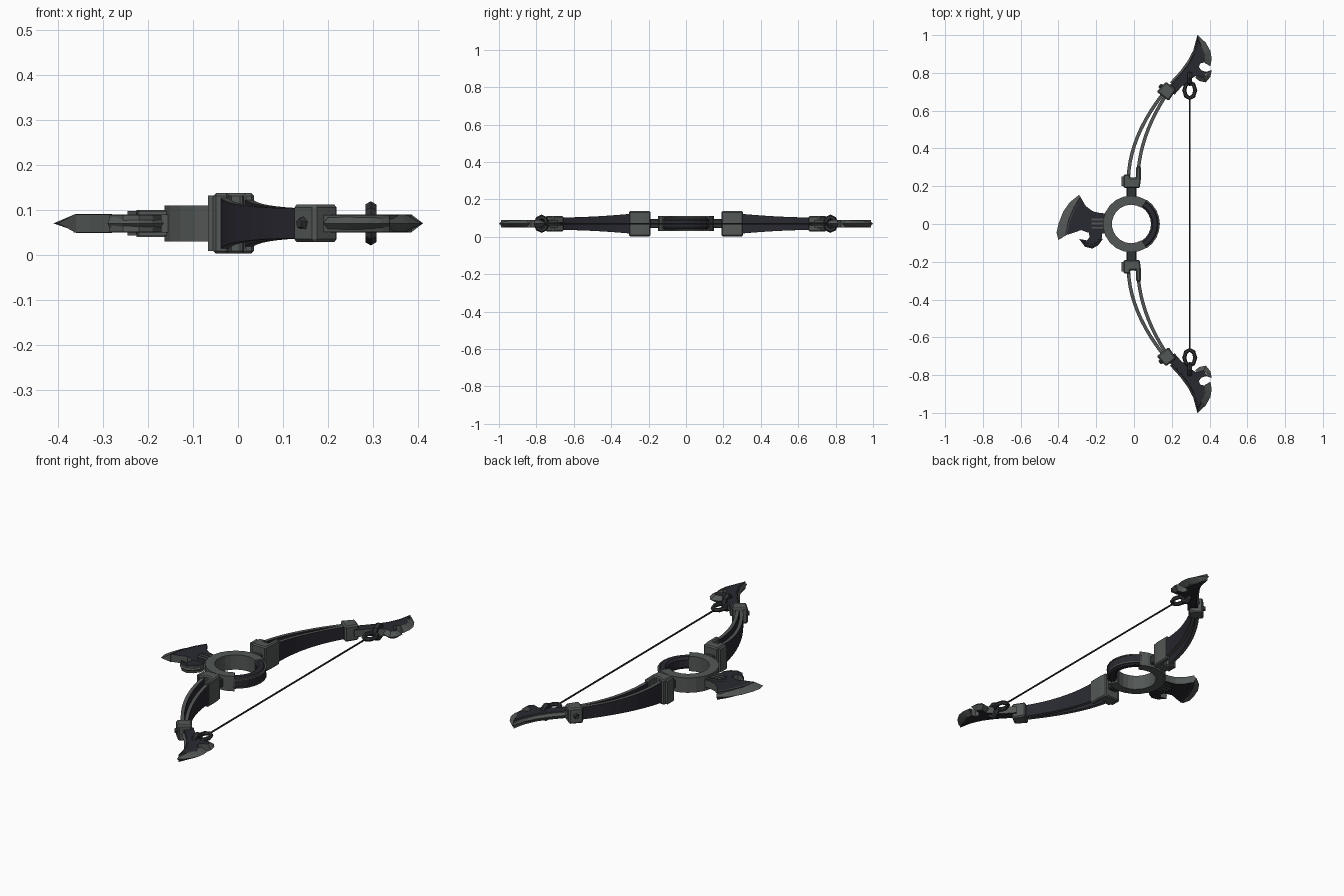
import bpy, bmesh, math
from mathutils import Vector, Matrix

if "Cube" in bpy.data.objects:
    bpy.data.objects.remove(bpy.data.objects["Cube"])

ZC = 0.07  # mid plane of the bow


def material(name, rgb):
    m = bpy.data.materials.new(name)
    m.diffuse_color = (*rgb, 1)
    m.use_nodes = True
    m.node_tree.nodes["Principled BSDF"].inputs["Base Color"].default_value = m.diffuse_color
    return m


GREY = material("grey metal", (0.085, 0.095, 0.09))
DARK = material("dark leather", (0.022, 0.022, 0.031))
IRON = material("dark iron", (0.03, 0.033, 0.036))


def finish(name, bm, mats, rule=None, side=1):
    """Mirror to the given y side, colour faces by rule and link the object."""
    for v in bm.verts:
        v.co.y *= side
    bmesh.ops.recalc_face_normals(bm, faces=bm.faces)
    for f in bm.faces:
        f.normal_update()
        f.material_index = rule(f) if rule else 0
    me = bpy.data.meshes.new(name)
    bm.to_mesh(me)
    bm.free()
    for m in mats:
        me.materials.append(m)
    ob = bpy.data.objects.new(name, me)
    bpy.context.collection.objects.link(ob)
    return ob


def cap(f):
    return 1 if abs(f.normal.z) > 0.9 else 0


def loft(rings, closed=False):
    """Skin a list of equal-length point rings."""
    bm = bmesh.new()
    vs = [[bm.verts.new(p) for p in r] for r in rings]
    n, k = len(vs), len(vs[0])
    for i in range(n if closed else n - 1):
        a, b = vs[i], vs[(i + 1) % n]
        for j in range(k):
            bm.faces.new((a[j], a[(j + 1) % k], b[(j + 1) % k], b[j]))
    if not closed:
        bm.faces.new(vs[0])
        bm.faces.new(vs[-1])
    return bm


def prism(name, pts, half, mats, rule=None, side=1, chamfer=0):
    bm = loft([[(x, y, ZC + z) for x, y in pts] for z in (-half, half)])
    if chamfer:
        bmesh.ops.recalc_face_normals(bm, faces=bm.faces)
        bmesh.ops.bevel(bm, geom=bm.edges[:], offset=chamfer, segments=1, affect='EDGES')
    return finish(name, bm, mats, rule, side)


def box(name, x0, x1, y0, y1, half, mats, rule=None, side=1, chamfer=0):
    return prism(name, [(x0, y0), (x1, y0), (x1, y1), (x0, y1)], half, mats, rule, side, chamfer)


def cutting_edge(name, outer, inner, half, side=1):
    """Wedge strip: thick along the inner line, sharp along the outer line."""
    rings = [[(*o, ZC), (*i, ZC + half), (*i, ZC - half)] for o, i in zip(outer, inner)]
    return finish(name, loft(rings), [GREY], None, side)


def sector(name, profile, a0, a1, n, mats, rule=None):
    rings = []
    for i in range(n + 1):
        a = math.radians(a0 + (a1 - a0) * i / n)
        rings.append([(-0.015 + r * math.cos(a), r * math.sin(a), ZC + z) for r, z in profile])
    return finish(name, loft(rings), mats, rule)


def limb_plate(name, p0, p1, p2, side):
    """Thin curved plate, tall at the root and narrow toward the tip."""
    p0, p1, p2 = Vector(p0), Vector(p1), Vector(p2)
    rings = []
    for i in range(11):
        t = i / 10
        c = p0 * (1 - t) ** 2 + p1 * 2 * t * (1 - t) + p2 * t * t
        d = ((p1 - p0) * (1 - t) + (p2 - p1) * t).normalized()
        n = Vector((d.y, -d.x)) * 0.009
        h = 0.033 + 0.025 * (1 - t) ** 1.8
        a, b = c + n, c - n
        rings.append([(a.x, a.y, ZC - h), (b.x, b.y, ZC - h), (b.x, b.y, ZC + h), (a.x, a.y, ZC + h)])
    finish(name, loft(rings), [DARK, GREY], lambda f: 1 if abs(f.normal.z) > 0.6 else 0, side)


def link(name, y, half_w, half_l, tube, upright, side):
    """Eight-sided chain link, lying flat or standing upright."""
    rings = []
    for i in range(8):
        a = math.pi / 4 * i
        ring = []
        for j in range(6):
            b = math.pi / 3 * j
            u = (half_w - tube + tube * math.cos(b)) * math.cos(a)
            v = (half_l - tube + tube * math.cos(b)) * math.sin(a)
            w = tube * math.sin(b)
            ring.append((0.295 + w, y + v, ZC + u) if upright else (0.295 + u, y + v, ZC + w))
        rings.append(ring)
    finish(name, loft(rings, True), [IRON], None, side)


# central ring and grip
sector("ring", [(0.102, -0.04), (0.15, -0.04), (0.15, 0.04), (0.102, 0.04)], 57, 303, 15, [GREY])
sector("grip", [(0.105, -0.02), (0.115, -0.032), (0.138, -0.032), (0.15, -0.018),
                (0.15, 0.018), (0.138, 0.032), (0.115, 0.032), (0.105, 0.02)], -60, 60, 8, [DARK])
for z in (-0.022, 0.022):
    sector("grip_band", [(0.14, z - 0.003), (0.152, z - 0.003), (0.152, z + 0.003),
                         (0.14, z + 0.003)], -57, 57, 8, [GREY])

# axe head behind the ring
prism("axe_body", [(-0.15, 0.055), (-0.19, 0.06), (-0.22, 0.068), (-0.255, 0.095), (-0.285, 0.145),
                   (-0.32, 0.09), (-0.35, 0.02), (-0.365, -0.06), (-0.33, -0.05), (-0.28, -0.032),
                   (-0.245, -0.045), (-0.19, -0.05), (-0.15, -0.05)], 0.02, [GREY, DARK], cap)
cutting_edge("axe_edge", [(-0.29, 0.155), (-0.34, 0.115), (-0.375, 0.065), (-0.40, 0.0), (-0.41, -0.045), (-0.40, -0.085)],
             [(-0.28, 0.135), (-0.305, 0.09), (-0.33, 0.045), (-0.345, 0.0), (-0.35, -0.03), (-0.36, -0.06)], 0.021)
prism("axe_hook", [(-0.17, -0.05), (-0.17, -0.075), (-0.19, -0.105), (-0.22, -0.122), (-0.255, -0.115),
                   (-0.285, -0.08), (-0.25, -0.087), (-0.235, -0.07), (-0.24, -0.04)],
      0.019, [GREY, DARK], cap)
cutting_edge("axe_hook_edge", [(-0.165, -0.08), (-0.19, -0.113), (-0.22, -0.13), (-0.26, -0.12), (-0.29, -0.08)],
             [(-0.18, -0.075), (-0.197, -0.096), (-0.22, -0.108), (-0.25, -0.103), (-0.28, -0.082)], 0.02)
prism("axe_hub", [(-0.15, 0.045), (-0.22, 0.035), (-0.245, 0.01), (-0.22, -0.03), (-0.15, -0.04)],
      0.027, [GREY, DARK], cap)
for y in (-0.02, 0.002, 0.024):
    box("axe_hub_rib", -0.225, -0.155, y - 0.005, y + 0.005, 0.03, [GREY])

for s in (1, -1):
    # limb root
    box("neck", -0.04, 0.012, 0.135, 0.21, 0.024, [IRON], None, s, 0.005)
    prism("root_block", [(-0.055, 0.19), (0.03, 0.19), (0.036, 0.23), (0.036, 0.305), (0.012, 0.305),
                         (0.01, 0.245), (-0.02, 0.245), (-0.02, 0.262), (-0.055, 0.262)],
          0.067, [GREY], None, s, 0.006)
    box("root_plate", -0.067, -0.053, 0.2, 0.252, 0.062, [GREY], None, s)

    # paired limb plates
    limb_plate("outer_limb", (-0.03, 0.24), (-0.024, 0.4575), (0.15, 0.685), s)
    limb_plate("inner_limb", (0.02, 0.24), (0.0265, 0.4625), (0.168, 0.68), s)

    # clamp at the limb end, with its bolt
    c, d = Vector((0.174, 0.704)), Vector((0.62, 0.785))
    n = Vector((-d.y, d.x))
    pts = [tuple(c + d * u + n * v) for u, v in ((-0.036, -0.04), (0.036, -0.034), (0.036, 0.034), (-0.036, 0.04))]
    prism("clamp", pts, 0.042, [GREY], None, s, 0.007)
    bm = bmesh.new()
    rot = Vector((n.x, n.y, 0)).to_track_quat('Z', 'Y').to_matrix().to_4x4()
    at = c + n * 0.041
    bmesh.ops.create_cone(bm, cap_ends=True, segments=5, radius1=0.016, radius2=0.011, depth=0.016,
                          matrix=Matrix.Translation((at.x, at.y, ZC)) @ rot)
    finish("clamp_bolt", bm, [IRON], None, s)

    # bladed limb tip
    prism("tip_body", [(0.17, 0.72), (0.215, 0.685), (0.25, 0.725), (0.295, 0.765), (0.33, 0.785),
                       (0.37, 0.775), (0.385, 0.805), (0.36, 0.812), (0.343, 0.83), (0.35, 0.85),
                       (0.375, 0.856), (0.378, 0.895), (0.36, 0.935), (0.337, 0.99), (0.322, 0.92),
                       (0.295, 0.86), (0.255, 0.805), (0.2, 0.745)], 0.019, [GREY, DARK], cap, s)
    cutting_edge("tip_edge", [(0.337, 1.0), (0.38, 0.96), (0.405, 0.915), (0.411, 0.875), (0.405, 0.835)],
                 [(0.337, 0.975), (0.355, 0.94), (0.37, 0.905), (0.375, 0.875), (0.375, 0.852)], 0.02, s)
    cutting_edge("tip_hook_edge", [(0.411, 0.815), (0.405, 0.78), (0.38, 0.75), (0.345, 0.757), (0.325, 0.775)],
                 [(0.385, 0.806), (0.382, 0.79), (0.368, 0.776), (0.35, 0.78), (0.335, 0.787)], 0.02, s)
    cutting_edge("tip_spine", [(0.19, 0.75), (0.245, 0.81), (0.285, 0.865), (0.314, 0.92), (0.335, 0.998)],
                 [(0.205, 0.742), (0.26, 0.803), (0.3, 0.856), (0.328, 0.915), (0.34, 0.98)], 0.02, s)

    # chain links holding the string
    link("flat_link", 0.708, 0.04, 0.053, 0.011, False, s)
    link("upright_link", 0.772, 0.049, 0.042, 0.014, True, s)

# bow string
bm = bmesh.new()
bmesh.ops.create_cone(bm, cap_ends=True, segments=8, radius1=0.0045, radius2=0.0045, depth=1.33,
                      matrix=Matrix.Translation((0.295, 0, ZC)) @ Matrix.Rotation(math.pi / 2, 4, 'X'))
finish("string", bm, [IRON])
